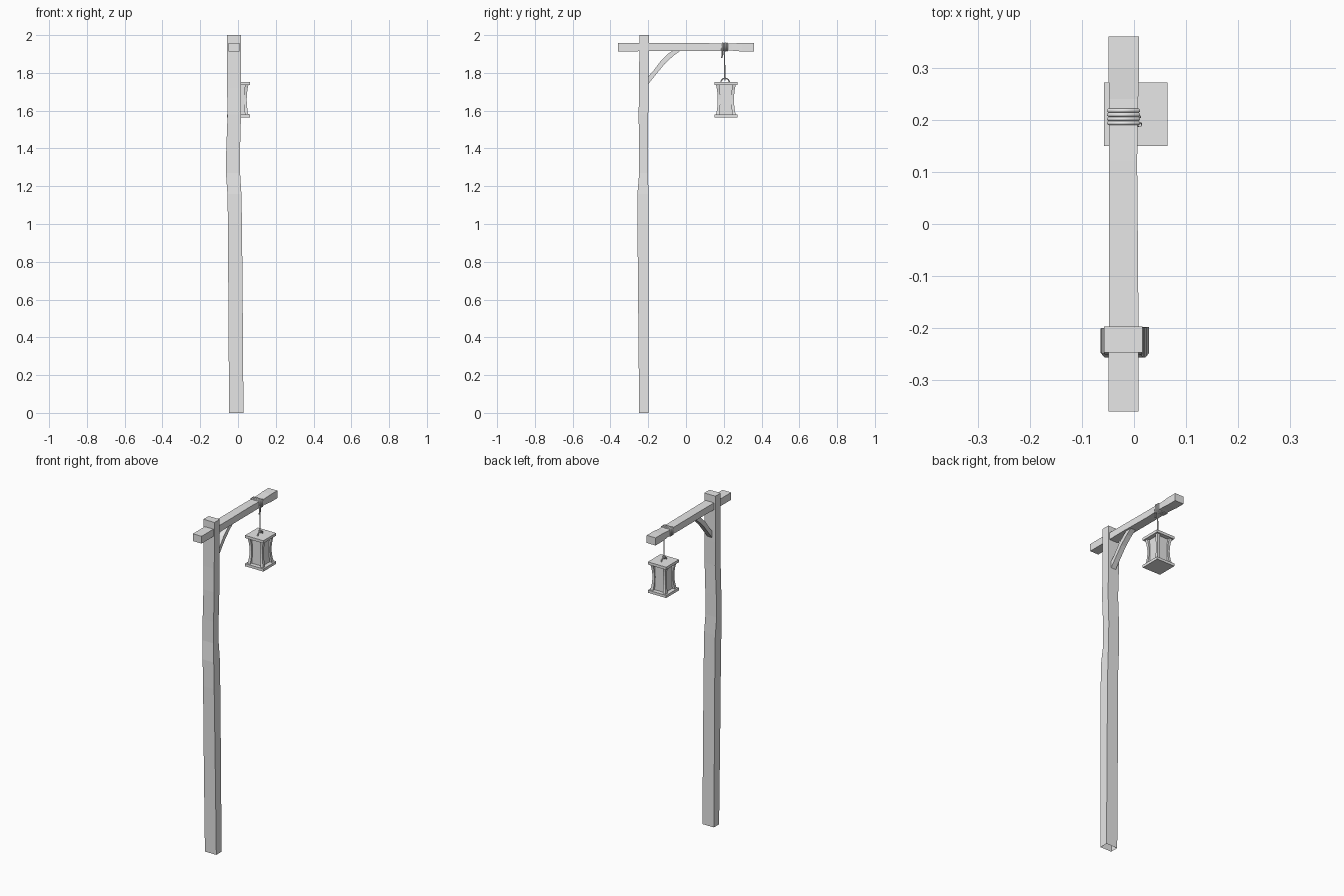
import bpy, bmesh, math
from mathutils import Vector

cube = bpy.data.objects.get("Cube")
if cube:
    bpy.data.objects.remove(cube, do_unlink=True)

grey = bpy.data.materials.new("plain grey")
grey.use_nodes = True
grey.diffuse_color = (0.8, 0.8, 0.8, 1)
grey.node_tree.nodes["Principled BSDF"].inputs["Base Color"].default_value = (0.8, 0.8, 0.8, 1)


def add(name, data):
    ob = bpy.data.objects.new(name, data)
    data.materials.append(grey)
    bpy.context.collection.objects.link(ob)
    return ob


def loft(name, rings, cap_start=True):
    """Skin a row of four-cornered rings."""
    bm = bmesh.new()
    rows = [[bm.verts.new(p) for p in ring] for ring in rings]
    for a, b in zip(rows, rows[1:]):
        for i in range(4):
            j = (i + 1) % 4
            bm.faces.new((a[i], a[j], b[j], b[i]))
    if cap_start:
        bm.faces.new(rows[0][::-1])
    bm.faces.new(rows[-1])
    bmesh.ops.recalc_face_normals(bm, faces=bm.faces)
    me = bpy.data.meshes.new(name)
    bm.to_mesh(me)
    bm.free()
    return add(name, me)


def rect(a0, a1, b0, b1):
    return [(a0, b0), (a1, b0), (a1, b1), (a0, b1)]


def box(name, centre, half):
    cx, cy, cz = centre
    hx, hy, hz = half
    flat = rect(cx - hx, cx + hx, cy - hy, cy + hy)
    return loft(name, [[(x, y, z) for x, y in flat] for z in (cz - hz, cz + hz)])


def cord(name, points, radius, cyclic=False):
    cu = bpy.data.curves.new(name, "CURVE")
    cu.dimensions = "3D"
    cu.bevel_depth = radius
    cu.bevel_resolution = 1
    cu.use_fill_caps = True
    sp = cu.splines.new("POLY")
    sp.points.add(len(points) - 1)
    for p, co in zip(sp.points, points):
        p.co = (*co, 1)
    sp.use_cyclic_u = cyclic
    return add(name, cu)


# Crooked post, open underneath: height, x range, y range
post = [(0, -.047, .029, -.248, -.198), (.55, -.051, .025, -.253, -.198),
        (1.0, -.053, .021, -.257, -.199), (1.16, -.056, .018, -.257, -.199),
        (1.27, -.064, .011, -.248, -.201), (1.4, -.062, .011, -.248, -.2),
        (1.58, -.055, .016, -.251, -.2), (1.72, -.058, .015, -.248, -.198),
        (2.0, -.058, .016, -.247, -.197)]
loft("post", [[(x, y, z) for x, y in rect(*r)] for z, *r in post], cap_start=False)

# Hewn crossbeam: y position, x range, z range
beam = [(-.36, -.049, .009, 1.914, 1.958), (-.29, -.049, .009, 1.914, 1.958),
        (-.1, -.048, .008, 1.917, 1.957), (.12, -.048, .006, 1.916, 1.957),
        (.24, -.048, .008, 1.918, 1.955), (.3, -.049, .01, 1.913, 1.959),
        (.36, -.049, .01, 1.913, 1.959)]
loft("crossbeam", [[(x, y, z) for x, z in rect(*r)] for y, *r in beam])

# Arched brace between post and beam: lower and upper edge points in y, z
edges = [((-.203, 1.737), (-.203, 1.777)), ((-.16, 1.79), (-.172, 1.812)),
         ((-.112, 1.849), (-.13, 1.868)), ((-.065, 1.892), (-.09, 1.905)),
         ((-.026, 1.92), (-.066, 1.92))]
loft("brace", [[(-.036, *a), (-.004, *a), (-.004, *b), (-.036, *b)] for a, b in edges])

# Lantern plates and glass
LX, LY = .003, .211
for name, z in (("lantern_base", 1.573), ("lantern_roof", 1.743)):
    box(name, (LX, LY, z), (.061, .061, .008))
box("lantern_glass", (LX, LY, 1.658), (.036, .036, .079))

# Four inward-bowed corner bars
for sx in (-1, 1):
    for sy in (-1, 1):
        rings = []
        for i in range(7):
            t = i / 3 - 1
            off = .036 + .007 * t * t
            w = .007 + .002 * t * t
            cx, cy = LX + sx * off, LY + sy * off
            z = 1.658 + .079 * t
            rings.append([(x, y, z) for x, y in rect(cx - w, cx + w, cy - w, cy + w)])
        loft("lantern_corner_bar", rings)

# Lantern handle
arc = [math.pi * i / 8 for i in range(9)]
cord("lantern_handle", [(LX, LY - .004 + .023 * math.cos(a), 1.748 + .024 * math.sin(a))
                        for a in arc], .004)

# Rope: hanging line, loop at the handle, loose tail and windings on the beam
cord("hanging_rope", [(.006, .203, 1.93), (.004, .204, 1.85), (LX, .206, 1.772)], .004)
cord("rope_loop", [(LX + .008 * math.cos(a), .206, 1.77 + .008 * math.sin(a))
                   for a in (math.tau * i / 8 for i in range(8))], .003, True)
cord("rope_tail", [(.011, .19, 1.93), (.012, .192, 1.905), (.009, .19, 1.88)], .004)
for i in range(4):
    y = .194 + .008 * i
    cord("rope_winding", [(x, y, z) for x, z in rect(-.049, .009, 1.916, 1.958)], .004, True)
